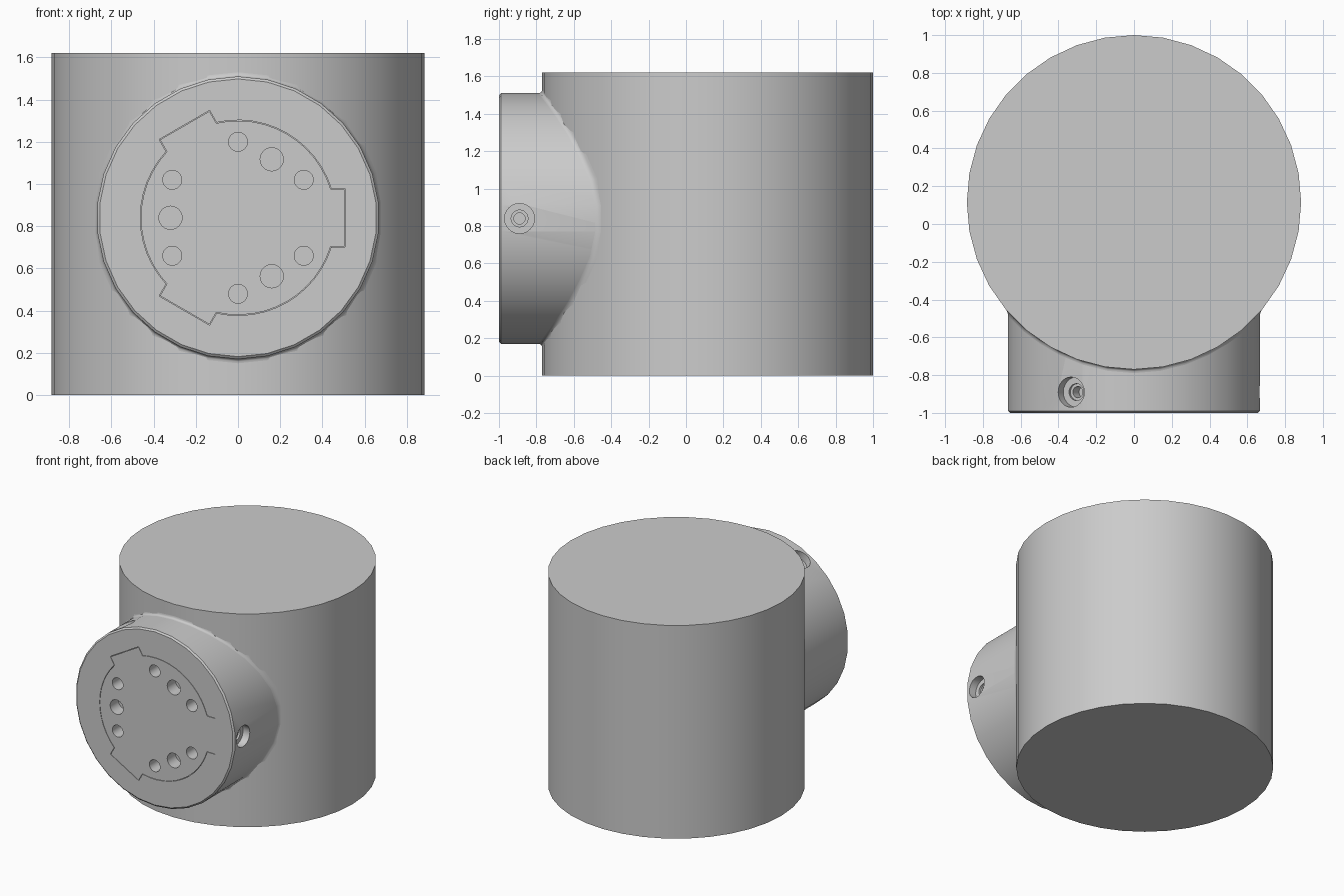
import bpy, bmesh
from math import sin, cos, asin, floor, radians, pi
from mathutils import Matrix, Vector

if "Cube" in bpy.data.objects:
    bpy.data.objects.remove(bpy.data.objects["Cube"])

BODY_R, BODY_Y, BODY_H = 0.885, 0.115, 1.62
BOSS_R, BOSS_Z = 0.67, 0.84
FILLET = 0.02
# Boss frame: local z points out of the front, local y points up
FRONT = Matrix.Translation((0, 0, BOSS_Z)) @ Matrix.Rotation(pi / 2, 4, 'X')

grey = bpy.data.materials.new("plain grey")
grey.use_nodes = True
grey.diffuse_color = (0.6, 0.6, 0.6, 1)
grey.node_tree.nodes["Principled BSDF"].inputs["Base Color"].default_value = (0.6, 0.6, 0.6, 1)


def lathe(bm, profile, segments, matrix):
    """Closed solid of revolution about local z from (radius, height) pairs."""
    rings = []
    for r, h in profile:
        angles = [pi / 2 + 2 * pi * i / segments for i in range(segments)]
        rings.append([bm.verts.new(matrix @ Vector((r * cos(a), r * sin(a), h))) for a in angles])
    for low, high in zip(rings, rings[1:]):
        for i in range(segments):
            j = (i + 1) % segments
            bm.faces.new((low[i], low[j], high[j], high[i]))
    bm.faces.new(rings[0])
    bm.faces.new(rings[-1])


def finish(name, bm):
    bmesh.ops.recalc_face_normals(bm, faces=bm.faces)
    mesh = bpy.data.meshes.new(name)
    bm.to_mesh(mesh)
    bm.free()
    mesh.materials.append(grey)
    obj = bpy.data.objects.new(name, mesh)
    bpy.context.collection.objects.link(obj)
    return obj


def activate(obj):
    bpy.ops.object.select_all(action='DESELECT')
    obj.select_set(True)
    bpy.context.view_layer.objects.active = obj


def cut(obj, cutter):
    mod = obj.modifiers.new("cut", 'BOOLEAN')
    mod.operation = 'DIFFERENCE'
    mod.solver = 'EXACT'
    mod.object = cutter
    activate(obj)
    bpy.ops.object.modifier_apply(modifier=mod.name)
    bpy.data.objects.remove(cutter)


def keyed_prism(name, grow, back, front):
    """Round prism with three square tabs."""
    radius, tip, half = 0.46 + grow, 0.505 + grow, 0.135 + grow
    edge = asin(half / radius)
    outline = []
    for k in range(3):
        turn = Matrix.Rotation(2 * pi * k / 3, 4, 'Z')
        outline += [turn @ Vector((tip, -half, 0)), turn @ Vector((tip, half, 0))]
        span = 2 * pi / 3 - 2 * edge
        for i in range(13):
            a = edge + span * i / 12
            outline.append(turn @ Vector((radius * cos(a), radius * sin(a), 0)))
    bm = bmesh.new()
    ends = [[bm.verts.new(FRONT @ (p + Vector((0, 0, h)))) for p in outline] for h in (back, front)]
    n = len(outline)
    for i in range(n):
        j = (i + 1) % n
        bm.faces.new((ends[0][i], ends[0][j], ends[1][j], ends[1][i]))
    for end in ends:
        bm.faces.new(end)
    return finish(name, bm)


# Main upright drum
bm = bmesh.new()
lathe(bm, [(BODY_R, 0), (BODY_R, BODY_H)], 36, Matrix.Translation((0, BODY_Y, 0)))
body = finish("main_drum", bm)

# Front boss with a small chamfer
bm = bmesh.new()
lathe(bm, [(BOSS_R, 0.3), (BOSS_R, 0.99), (BOSS_R - 0.012, 1)], 30, FRONT)
boss = finish("front_boss", bm)
cut(boss, keyed_prism("pocket_cutter", 0.003, 0.85, 1.1))

# Three stepped fixing holes around the boss
bm = bmesh.new()
for k in range(3):
    place = (FRONT @ Matrix.Rotation(2 * pi * k / 3, 4, 'Z')
             @ Matrix.Translation((BOSS_R, 0, 0.89)) @ Matrix.Rotation(pi / 2, 4, 'Y'))
    lathe(bm, [(0.08, 0.05), (0.08, -0.06), (0.045, -0.06), (0.045, -0.075),
               (0.03, -0.075), (0.03, -0.14)], 24, place)
cut(boss, finish("fixing_hole_cutter", bm))

# Keyed insert with a ring of pin holes
insert = keyed_prism("keyed_insert", 0, 0.848, 1)
bm = bmesh.new()
pins = [(0.36, a, 0.045) for a in (30, 90, 150, 210, 270, 330)]
pins += [(0.32, a, 0.055) for a in (60, 180, 300)]
for ring, a, r in pins:
    a = radians(a)
    place = FRONT @ Matrix.Translation((ring * cos(a), ring * sin(a), 0))
    lathe(bm, [(r, 0.9), (r, 1.05)], 24, place)
cut(insert, finish("pin_hole_cutter", bm))


# Fillet where the boss meets the drum
def drum_front(x):
    """y of the faceted drum front at x."""
    step = radians(10)
    k = floor(asin(x / BODY_R) / step)
    x0, x1 = BODY_R * sin(k * step), BODY_R * sin((k + 1) * step)
    y0, y1 = BODY_R * cos(k * step), BODY_R * cos((k + 1) * step)
    return BODY_Y - (y0 + (y1 - y0) * (x - x0) / (x1 - x0))


bm = bmesh.new()
sections = []
for i in range(30):
    a = pi / 2 + 2 * pi * i / 30
    wall = drum_front(BOSS_R * cos(a))
    outer = BOSS_R + FILLET
    p0, p1 = Vector((BOSS_R, wall - FILLET)), Vector((BOSS_R, wall))
    p2 = Vector((outer, drum_front(outer * cos(a))))
    curve = [p0 * (1 - t) ** 2 + p1 * 2 * t * (1 - t) + p2 * t * t for t in (0, 0.25, 0.5, 0.75, 1)]
    curve.append(Vector((BOSS_R - 0.02, wall + 0.03)))
    sections.append([bm.verts.new((p.x * cos(a), p.y, BOSS_Z + p.x * sin(a))) for p in curve])
for i in range(30):
    s, t = sections[i], sections[(i + 1) % 30]
    for j in range(len(s)):
        k = (j + 1) % len(s)
        bm.faces.new((s[j], s[k], t[k], t[j]))
fillet = finish("boss_fillet", bm)

# Smooth walls, crisp rims
for obj in (body, boss, insert, fillet):
    activate(obj)
    bpy.ops.object.shade_smooth_by_angle(angle=radians(30))
